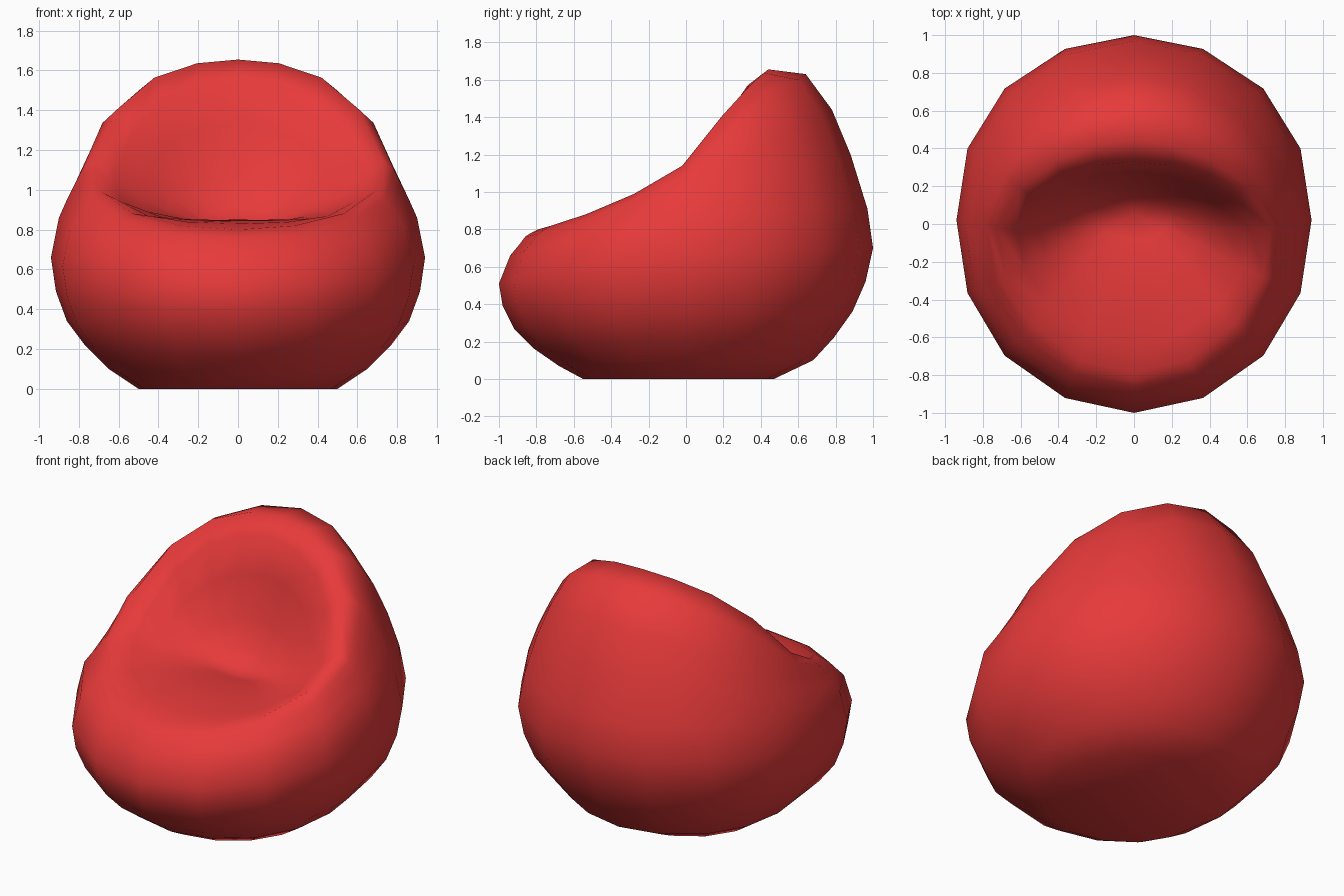
import bpy, bmesh, math

if "Cube" in bpy.data.objects:
    bpy.data.objects.remove(bpy.data.objects["Cube"])

SIDES = 16
# Each loop: front (y, z), side (half width, y, z), back (y, z), shoulder shaping
LOOPS = [
    # outer shell, from the floor to the rim
    ((-.55, .00), (.50, -.03, .00), (.47, .00), 0),
    ((-.68, .07), (.65, .00, .10), (.68, .10), 0),
    ((-.81, .16), (.77, .00, .22), (.79, .22), 0),
    ((-.92, .27), (.86, .00, .34), (.89, .36), 0),
    ((-.98, .39), (.915, .01, .49), (.96, .52), 0),
    ((-1.0, .51), (.94, .02, .66), (1.0, .70), 0),
    ((-.94, .66), (.90, .02, .86), (.97, .91), 0),
    ((-.89, .72), (.86, .02, .95), (.88, 1.20), .1),
    ((-.86, .76), (.82, .01, 1.03), (.78, 1.44), .3),
    ((-.83, .78), (.785, .00, 1.10), (.64, 1.63), .65),
    ((-.79, .80), (.73, -.02, 1.14), (.44, 1.655), 1),
    # dished seat and backrest
    ((-.63, .83), (.62, -.03, 1.06), (.33, 1.57), .8),
    ((-.45, .845), (.50, -.03, .97), (.28, 1.34), .4),
    ((-.25, .85), (.36, -.01, .90), (.23, 1.07), .1),
    ((-.08, .825), (.19, .03, .84), (.15, .91), 0),
]
CENTRE = (0, .05, .81)


def through(front, side, back, c):
    """Quadratic through front (c=1), side (c=0), back (c=-1)."""
    return side + (front - back) / 2 * c + ((front + back) / 2 - side) * c * c


bm = bmesh.new()
rings = []
for (fy, fz), (w, sy, sz), (by, bz), shoulder in LOOPS:
    ring = []
    for i in range(SIDES):
        t = 2 * math.pi * i / SIDES
        s, c = math.sin(t), math.cos(t)
        rear = max(0, -c)
        # slightly squared outline, pinched and lifted at the shoulders
        x = w * s * (1 + .12 * (s * c) ** 2) * (1 - .3 * shoulder * rear)
        z = through(fz, sz, bz, c) + .38 * shoulder * rear * (1 - rear)
        ring.append(bm.verts.new((x, through(fy, sy, by, c), z)))
    rings.append(ring)

# skin between loops
for a, b in zip(rings, rings[1:]):
    for i in range(SIDES):
        j = (i + 1) % SIDES
        bm.faces.new((a[i], a[j], b[j], b[i]))
# seat centre and flat base
mid = bm.verts.new(CENTRE)
for i in range(SIDES):
    bm.faces.new((rings[-1][i], rings[-1][(i + 1) % SIDES], mid))
bm.faces.new(rings[0][::-1])
bmesh.ops.recalc_face_normals(bm, faces=bm.faces)

mesh = bpy.data.meshes.new("bean_bag_chair")
bm.to_mesh(mesh)
bm.free()
red = bpy.data.materials.new("red fabric")
red.diffuse_color = (.80, .042, .042, 1)
red.use_nodes = True
red.node_tree.nodes["Principled BSDF"].inputs["Base Color"].default_value = red.diffuse_color
mesh.materials.append(red)
for p in mesh.polygons:
    p.use_smooth = True
chair = bpy.data.objects.new("bean_bag_chair", mesh)
bpy.context.collection.objects.link(chair)
